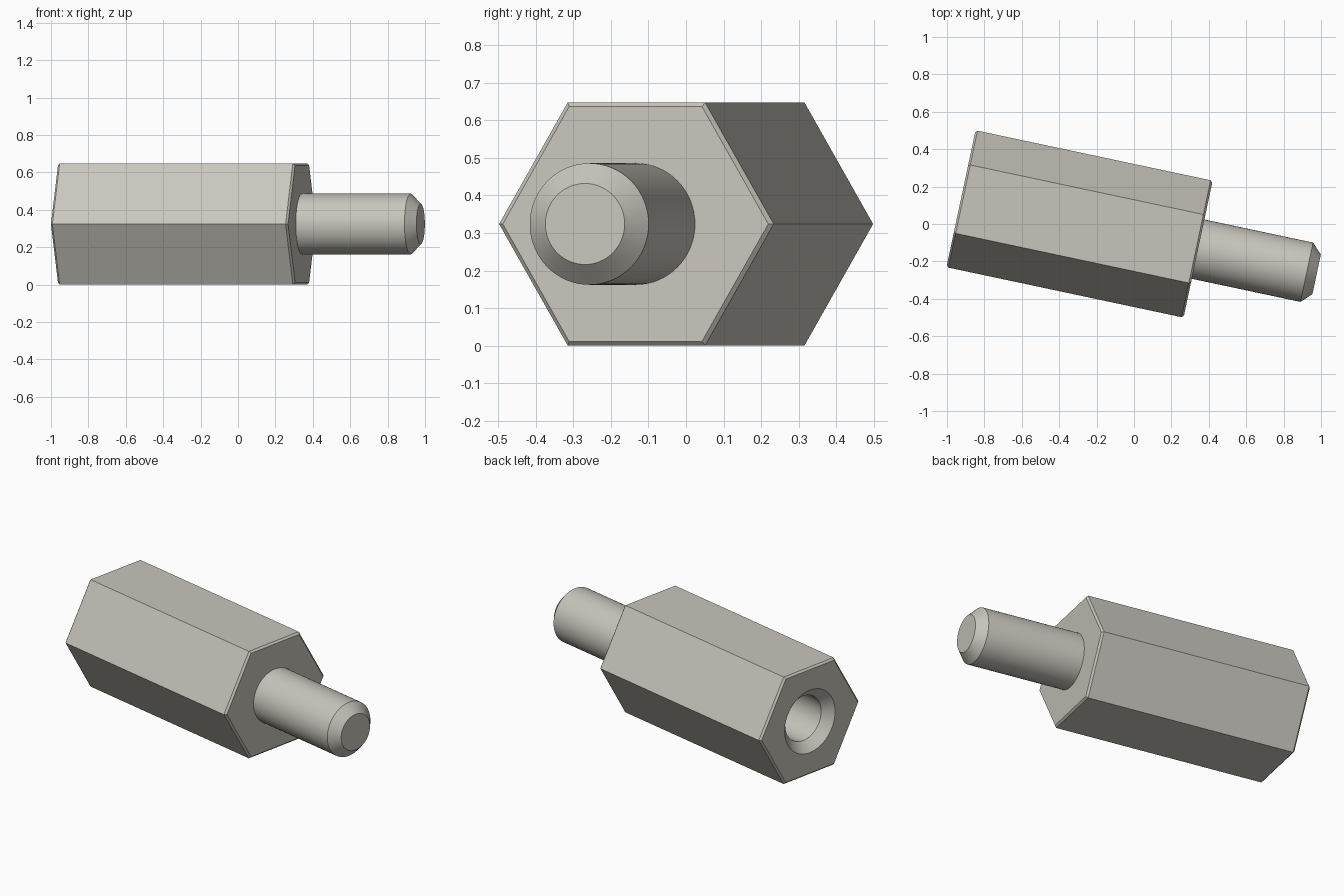
import bpy, bmesh, math
from mathutils import Matrix

cube = bpy.data.objects.get("Cube")
if cube:
    bpy.data.objects.remove(cube, do_unlink=True)

# Design units: hexagon 6 across flats, 12 long, stud 6 long
UNIT = 0.108
FLATS, BODY, STUD = 6.0, 12.0, 6.0
SEGMENTS = 64
PLACE = (Matrix.Translation((-0.925, 0.135, FLATS / 2 * UNIT))
         @ Matrix.Rotation(math.radians(-12), 4, "Z")
         @ Matrix.Scale(UNIT, 4))

metal = bpy.data.materials.new("warm grey metal")
metal.use_nodes = True
colour = (0.58, 0.56, 0.505, 1)
metal.diffuse_color = colour
metal.node_tree.nodes["Principled BSDF"].inputs["Base Color"].default_value = colour


def lathe(name, profile, sides):
    """Closed solid from (position, radius) rings around the x axis."""
    bm = bmesh.new()
    rings = []
    for x, r in profile:
        angles = [2 * math.pi * i / sides for i in range(sides)]
        rings.append([bm.verts.new((x, r * math.cos(a), r * math.sin(a))) for a in angles])
    for low, high in zip(rings, rings[1:]):
        for i in range(sides):
            j = (i + 1) % sides
            bm.faces.new((low[i], low[j], high[j], high[i]))
    bm.faces.new(rings[0])
    bm.faces.new(rings[-1])
    bmesh.ops.recalc_face_normals(bm, faces=bm.faces[:])
    mesh = bpy.data.meshes.new(name)
    bm.to_mesh(mesh)
    bm.free()
    mesh.transform(PLACE)
    mesh.materials.append(metal)
    obj = bpy.data.objects.new(name, mesh)
    bpy.context.collection.objects.link(obj)
    return obj


# Hexagonal body with a fine chamfer on both ends
corner = FLATS / math.sqrt(3)
edge = 0.1
inset = corner - edge * 2 / math.sqrt(3)
body = lathe("hex_body", [(0, inset), (edge, corner), (BODY - edge, corner), (BODY, inset)], 6)

# Countersunk blind bore in the back end
bore = lathe("bore_cutter", [(-0.5, 2.25), (0.5, 1.25), (8, 1.25)], SEGMENTS)
bore.hide_render = True
cut = body.modifiers.new("bore", "BOOLEAN")
cut.operation = "DIFFERENCE"
cut.solver = "EXACT"
cut.object = bore
bpy.context.view_layer.objects.active = body
bpy.ops.object.modifier_apply(modifier=cut.name)
bpy.data.objects.remove(bore, do_unlink=True)

# Round stud with a chamfered tip, seated slightly inside the body
tip = BODY + STUD
stud = lathe("stud", [(BODY - 0.2, 1.5), (tip - 0.5, 1.5), (tip, 1)], SEGMENTS)

# Smooth round walls, crisp edges
for obj in (body, stud):
    bpy.ops.object.select_all(action="DESELECT")
    obj.select_set(True)
    bpy.context.view_layer.objects.active = obj
    bpy.ops.object.shade_smooth_by_angle(angle=math.radians(30))
